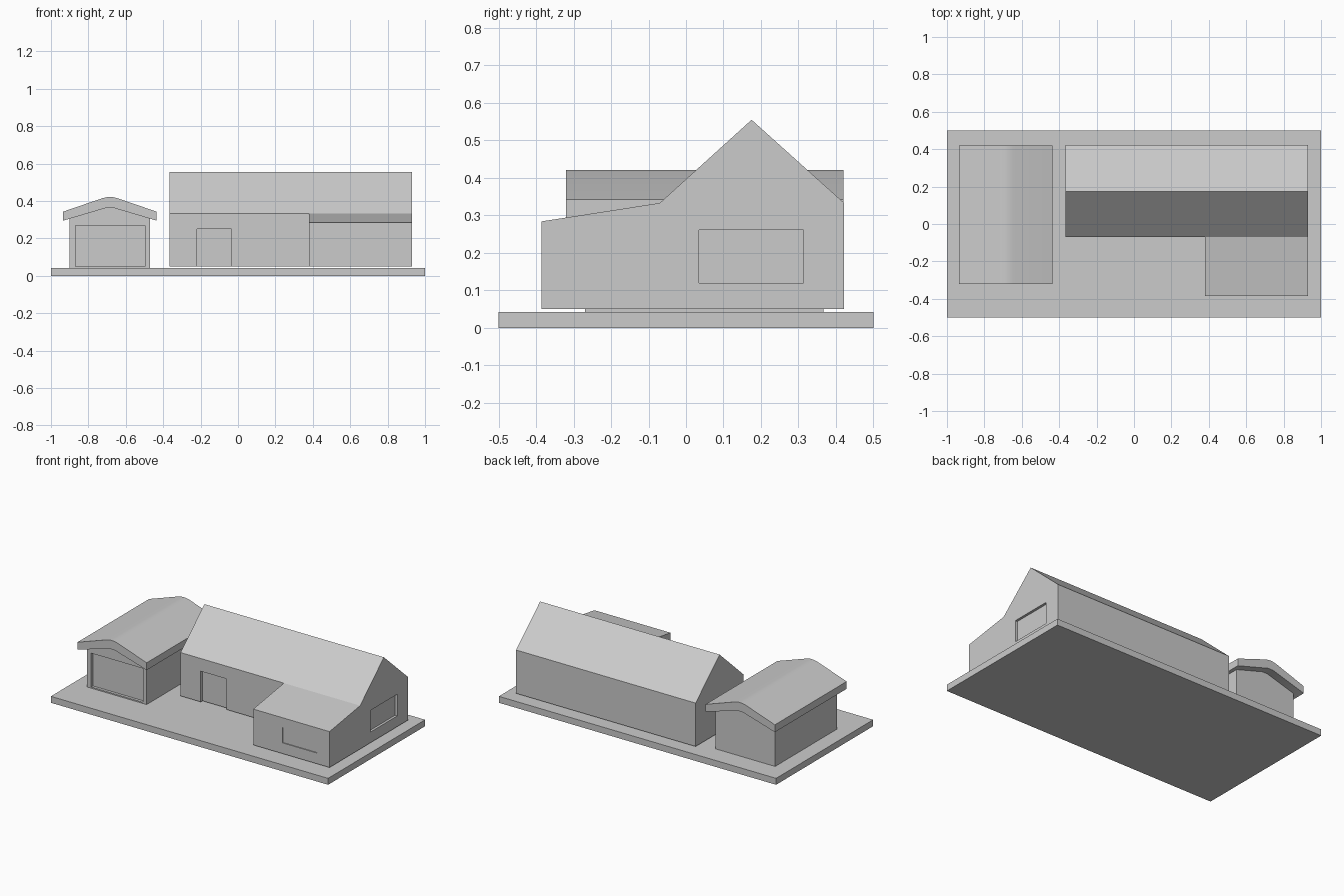
import bpy, bmesh

if "Cube" in bpy.data.objects:
    bpy.data.objects.remove(bpy.data.objects["Cube"])


def prism(name, profile, axis, lo, hi):
    """Extrude a 2D profile along 'x' (profile = y,z) or 'y' (profile = x,z)."""
    bm = bmesh.new()
    place = (lambda p, t: (t, p[0], p[1])) if axis == 'x' else (lambda p, t: (p[0], t, p[1]))
    a = [bm.verts.new(place(p, lo)) for p in profile]
    b = [bm.verts.new(place(p, hi)) for p in profile]
    n = len(profile)
    bm.faces.new(a)
    bm.faces.new(b[::-1])
    for i in range(n):
        j = (i + 1) % n
        bm.faces.new((a[i], b[i], b[j], a[j]))
    bmesh.ops.recalc_face_normals(bm, faces=bm.faces)
    me = bpy.data.meshes.new(name)
    bm.to_mesh(me)
    bm.free()
    ob = bpy.data.objects.new(name, me)
    bpy.context.collection.objects.link(ob)
    return ob


def box(name, x0, x1, y0, y1, z0, z1):
    return prism(name, [(x0, z0), (x1, z0), (x1, z1), (x0, z1)], 'y', y0, y1)


def cut(ob, *size):
    """Subtract a box from ob, apply, and drop the cutter."""
    cutter = box("cutter", *size)
    cutter.hide_render = True
    mod = ob.modifiers.new("cut", 'BOOLEAN')
    mod.operation = 'DIFFERENCE'
    mod.solver = 'EXACT'
    mod.object = cutter
    bpy.context.view_layer.update()
    dg = bpy.context.evaluated_depsgraph_get()
    me = bpy.data.meshes.new_from_object(ob.evaluated_get(dg))
    ob.modifiers.clear()
    ob.data = me
    bpy.data.objects.remove(cutter, do_unlink=True)


# Ground slab
box("ground_slab", -1, 1, -0.5, 0.5, 0, 0.042)

# House: gabled profile with lean-to, corner cut away left of the front wing
house = prism("house", [(-0.385, 0.05), (0.422, 0.05), (0.422, 0.333), (0.175, 0.555),
                        (-0.07, 0.333), (-0.385, 0.284)], 'x', -0.365, 0.93)
cut(house, -0.6, 0.38, -0.6, -0.07, 0, 0.7)
# Front door, side window and shallow front window recesses
cut(house, -0.22, -0.035, -0.2, -0.052, 0.03, 0.25)
cut(house, 0.914, 1.1, 0.035, 0.313, 0.12, 0.261)
cut(house, 0.59, 0.84, -0.5, -0.379, 0.12, 0.22)

# Garage walls with recessed door
cx = -0.685
garage = prism("garage_walls", [(-0.9, 0.042), (-0.47, 0.042), (-0.47, 0.308),
                                (cx, 0.37), (-0.9, 0.308)], 'y', -0.27, 0.367)
cut(garage, -0.87, -0.497, -0.5, -0.252, 0.05, 0.27)

# Garage roof: thick gable with softened ridge, mirrored half profile
top = [(0.25, 0.343), (0.04, 0.415), (0.014, 0.421)]
under = [(0.25, 0.295), (0.02, 0.363)]
profile = ([(cx + x, z) for x, z in top] + [(cx - x, z) for x, z in reversed(top)]
           + [(cx - x, z) for x, z in under] + [(cx + x, z) for x, z in reversed(under)])
roof = prism("garage_roof", profile, 'y', -0.32, 0.42)
bpy.context.view_layer.objects.active = roof
roof.select_set(True)
bpy.ops.object.shade_smooth_by_angle()
